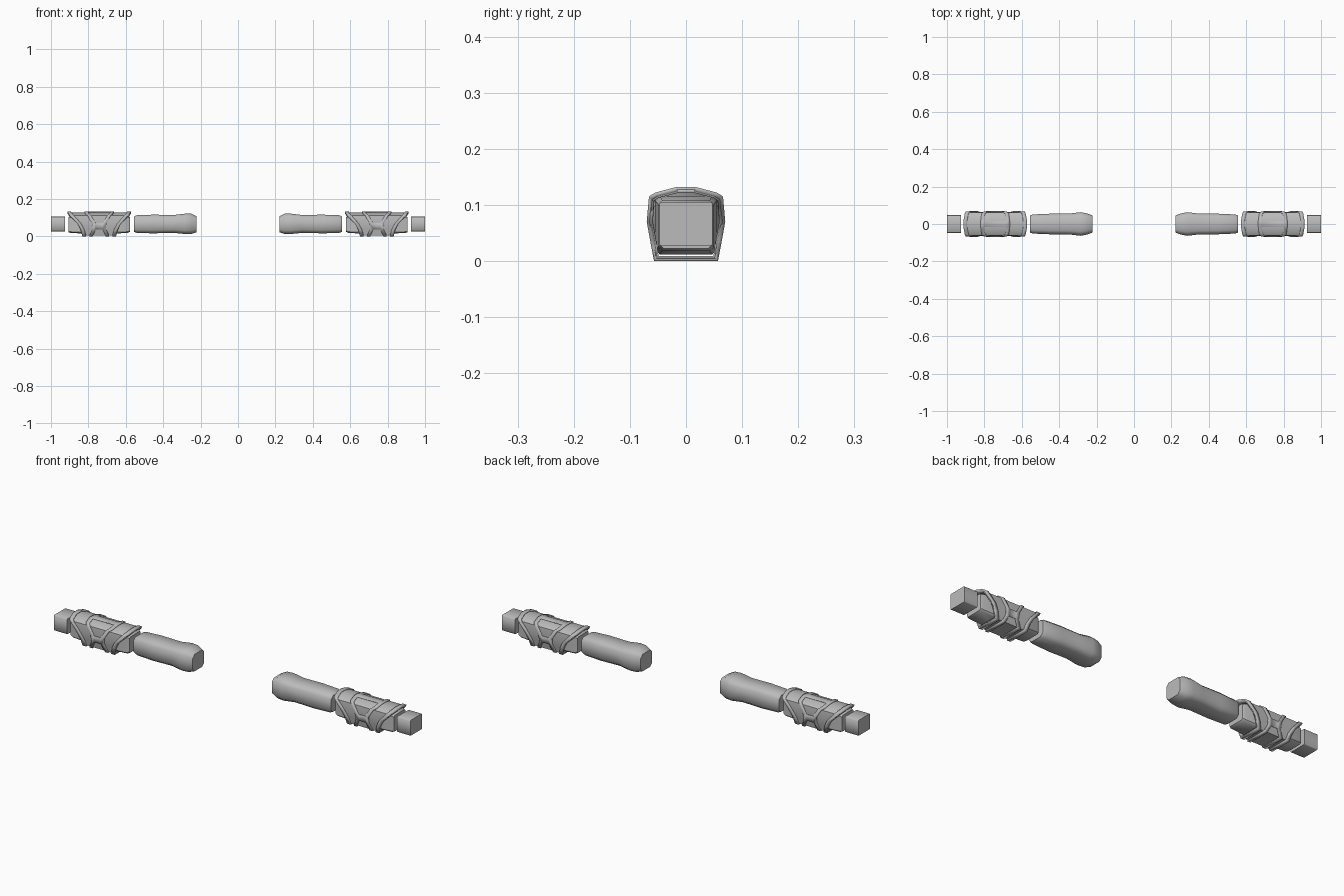
import bpy, bmesh
from math import radians

cube = bpy.data.objects.get("Cube")
if cube:
    bpy.data.objects.remove(cube)

grey = bpy.data.materials.new("plain grey")
grey.use_nodes = True
colour = (0.5, 0.5, 0.5, 1)
grey.diffuse_color = colour
grey.node_tree.nodes["Principled BSDF"].inputs["Base Color"].default_value = colour


def finish(name, bm, angle):
    bmesh.ops.delete(bm, geom=[v for v in bm.verts if not v.link_faces], context='VERTS')
    bmesh.ops.recalc_face_normals(bm, faces=bm.faces)
    mesh = bpy.data.meshes.new(name)
    bm.to_mesh(mesh)
    bm.free()
    obj = bpy.data.objects.new(name, mesh)
    bpy.context.collection.objects.link(obj)
    mesh.materials.append(grey)
    bpy.ops.object.select_all(action='DESELECT')
    obj.select_set(True)
    bpy.context.view_layer.objects.active = obj
    bpy.ops.object.shade_smooth_by_angle(angle=radians(angle))
    return obj


def loft(name, side, rings, cut, angle):
    """Chamfered-square sections, each ring is (x, half width, bottom, top)."""
    bm = bmesh.new()
    k = 1 - cut
    outline = [(1, k), (k, 1), (-k, 1), (-1, k), (-1, -k), (-k, -1), (k, -1), (1, -k)]
    loops = []
    for x, w, low, high in rings:
        mid, h = (low + high) / 2, (high - low) / 2
        loops.append([bm.verts.new((side * x, a * w, mid + b * h)) for a, b in outline])
    for one, two in zip(loops, loops[1:]):
        for i in range(8):
            j = (i + 1) % 8
            bm.faces.new((one[i], one[j], two[j], two[i]))
    bm.faces.new(loops[0])
    bm.faces.new(loops[-1])
    return finish(name, bm, angle)


# Half section of the sleeve from bottom to top:
# (y, z, half length, half width of the central window)
HALF = [(0.057, 0.0, 0.09, 0.035), (0.064, 0.037, 0.10, 0.018),
        (0.070, 0.07, 0.118, 0.02), (0.066, 0.115, 0.158, 0.045),
        (0.055, 0.122, 0.163, 0.055), (0.017, 0.132, 0.17, 0.06)]
SECTION = HALF + [(-y, z, l, w) for y, z, l, w in reversed(HALF)]
CENTRE_X, CENTRE_Z = 0.742, 0.065


def sleeve(name, side, scale, thickness, keep):
    """Wrap a grid round the forearm, keeping the cells chosen by keep(row, column)."""
    bm = bmesh.new()
    rows = []
    for y, z, l, w in SECTION:
        cols = [l, l - 0.02, w + 0.018, w]
        xs = [-c for c in cols] + cols[::-1]
        rows.append([bm.verts.new((side * (CENTRE_X + x), y * scale,
                                   CENTRE_Z + (z - CENTRE_Z) * scale)) for x in xs])
    count = len(rows)
    for r in range(count):
        for c in range(7):
            if keep(r, c):
                n = (r + 1) % count
                bm.faces.new((rows[r][c], rows[r][c + 1], rows[n][c + 1], rows[n][c]))
    obj = finish(name, bm, 25)
    shell = obj.modifiers.new("thickness", 'SOLIDIFY')
    shell.thickness = thickness
    shell.offset = -1
    return obj


def trim(r, c):
    # End rims and window frame all round, plus the bridge of the crossed straps
    crossing = r in (1, 9)
    top_ridge = r == 5
    return c in (0, 2, 4, 6) or (c == 3 and (crossing or top_ridge))


for label, side in (("left", 1), ("right", -1)):
    # Upper arm, swelling into the shoulder
    loft(label + "_upper_arm", side,
         [(0.222, 0.046, 0.022, 0.108), (0.25, 0.056, 0.0125, 0.121),
          (0.285, 0.063, 0.0125, 0.121), (0.345, 0.056, 0.019, 0.114),
          (0.45, 0.055, 0.016, 0.116), (0.54, 0.051, 0.018, 0.113),
          (0.555, 0.046, 0.024, 0.107)], 0.35, 50)

    # Forearm core under the armour
    loft(label + "_forearm", side,
         [(0.578, 0.044, 0.024, 0.104), (0.59, 0.05, 0.018, 0.11),
          (0.742, 0.055, 0.012, 0.116), (0.895, 0.05, 0.018, 0.108),
          (0.907, 0.046, 0.022, 0.104)], 0.15, 40)

    # Flared sleeve and its raised straps
    sleeve(label + "_sleeve", side, 0.93, 0.006, lambda r, c: True)
    sleeve(label + "_sleeve_trim", side, 1.0, 0.008, trim)

    # Hand block
    loft(label + "_hand", side,
         [(0.926, 0.047, 0.027, 0.105), (1.0, 0.047, 0.027, 0.105)], 0.06, 89)
